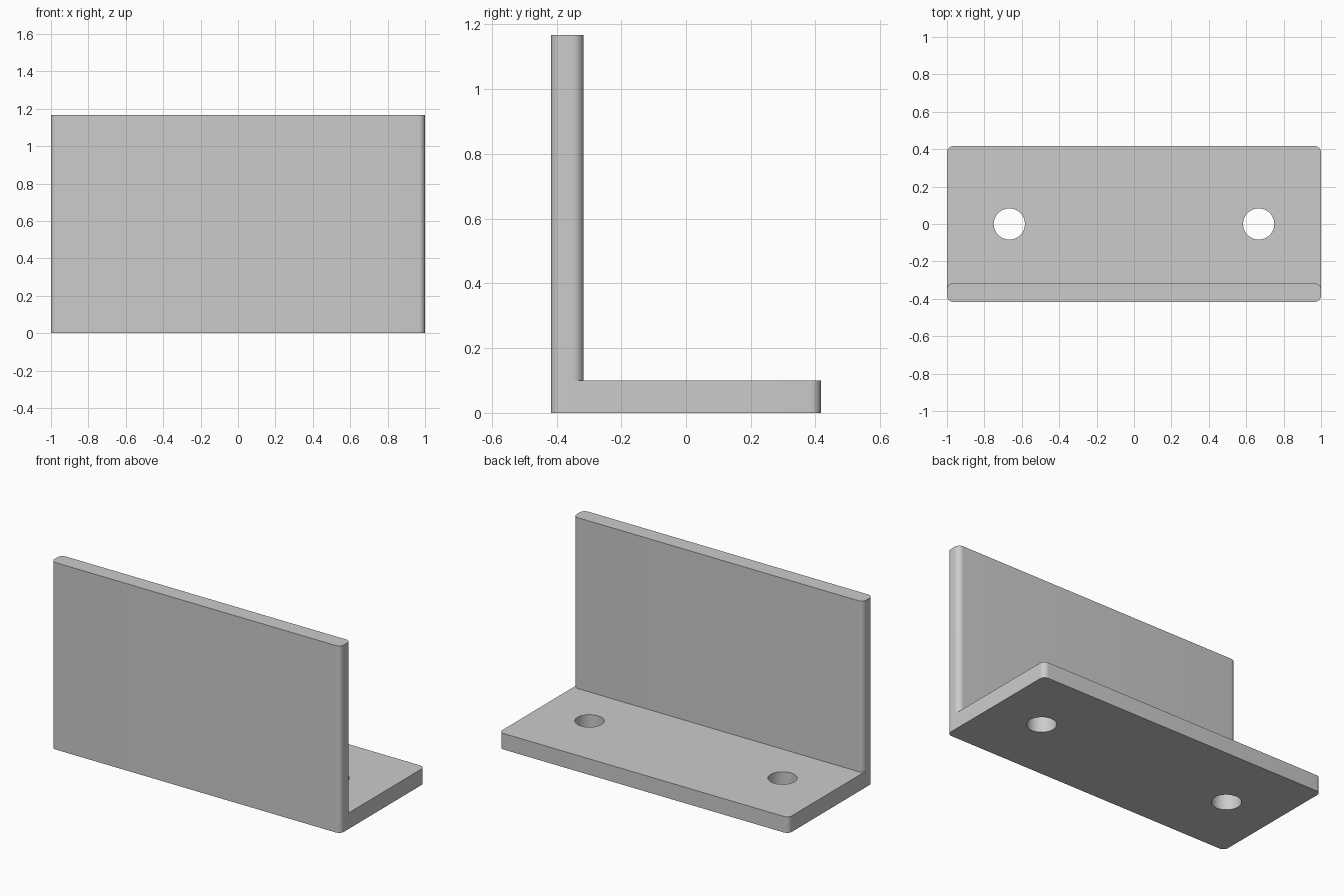
import bpy
import bmesh
from math import cos, sin, pi

cube = bpy.data.objects.get("Cube")
if cube:
    bpy.data.objects.remove(cube, do_unlink=True)

HALF_X, HALF_Y = 1.0, 0.4167
THICK, HEIGHT = 0.1, 1.1667
ROUND, STEPS = 0.0333, 10
HOLE_X, HOLE_R = 0.6667, 0.0833

grey = bpy.data.materials.new("light grey")
grey.use_nodes = True
colour = (0.6, 0.6, 0.6, 1)
grey.diffuse_color = colour
grey.node_tree.nodes["Principled BSDF"].inputs["Base Color"].default_value = colour


def arc(cx, cy, quarter):
    """Points of a quarter circle, counter-clockwise."""
    angles = [(quarter + i / STEPS) * pi / 2 for i in range(STEPS + 1)]
    return [(cx + ROUND * cos(a), cy + ROUND * sin(a)) for a in angles]


def front_chain(y):
    return arc(ROUND - HALF_X, y + ROUND, 2) + arc(HALF_X - ROUND, y + ROUND, 3)


def back_chain(y):
    return arc(HALF_X - ROUND, y - ROUND, 0) + arc(ROUND - HALF_X, y - ROUND, 1)


# Outlines: shared front edge, back of the wall, back of the base
front = front_chain(-HALF_Y)
wall_back = back_chain(THICK - HALF_Y)
base_back = back_chain(HALF_Y)

bm = bmesh.new()


def ring(points, z):
    return [bm.verts.new((x, y, z)) for x, y in points]


def skin(low, high):
    n = len(low)
    for i in range(n):
        j = (i + 1) % n
        bm.faces.new((low[i], low[j], high[j], high[i]))


# Base plate sides and underside, with a vertex where each wall end begins
base_outline = front + wall_back[:1] + base_back + wall_back[-1:]
bottom = ring(base_outline, 0)
rim = ring(base_outline, THICK)
skin(bottom, rim)
bm.faces.new(bottom[::-1])

# Upright wall rising from the base
nf, nb = len(front), len(base_back)
inner = ring(wall_back[1:-1], THICK)
wall_foot = rim[:nf + 1] + inner + rim[-1:]
wall_top = ring(front + wall_back, HEIGHT)
skin(wall_foot, wall_top)
bm.faces.new(wall_top)

# Exposed floor behind the wall
bm.faces.new(rim[nf:nf + 1 + nb] + rim[-1:] + inner[::-1])
bmesh.ops.remove_doubles(bm, verts=bm.verts, dist=1e-5)
bmesh.ops.recalc_face_normals(bm, faces=bm.faces)

mesh = bpy.data.meshes.new("angle_bracket")
bm.to_mesh(mesh)
bm.free()
mesh.materials.append(grey)
bracket = bpy.data.objects.new("angle_bracket", mesh)
bpy.context.collection.objects.link(bracket)
bpy.context.view_layer.objects.active = bracket

# Two screw holes through the base
for side in (-1, 1):
    bpy.ops.mesh.primitive_cylinder_add(
        vertices=64, radius=HOLE_R, depth=4 * THICK,
        location=(side * HOLE_X, 0, THICK / 2))
    cutter = bpy.context.object
    cutter.name = "hole_cutter"
    cutter.hide_render = True
    cutter.data.materials.append(grey)
    bpy.context.view_layer.objects.active = bracket
    cut = bracket.modifiers.new("screw_hole", "BOOLEAN")
    cut.operation = "DIFFERENCE"
    cut.solver = "EXACT"
    cut.object = cutter
    bpy.ops.object.modifier_apply(modifier=cut.name)
    bpy.data.objects.remove(cutter, do_unlink=True)

# Smooth rounded corners and holes, sharp edges elsewhere
bpy.ops.object.select_all(action="DESELECT")
bracket.select_set(True)
bpy.context.view_layer.objects.active = bracket
bpy.ops.object.shade_smooth_by_angle(angle=pi / 6)
